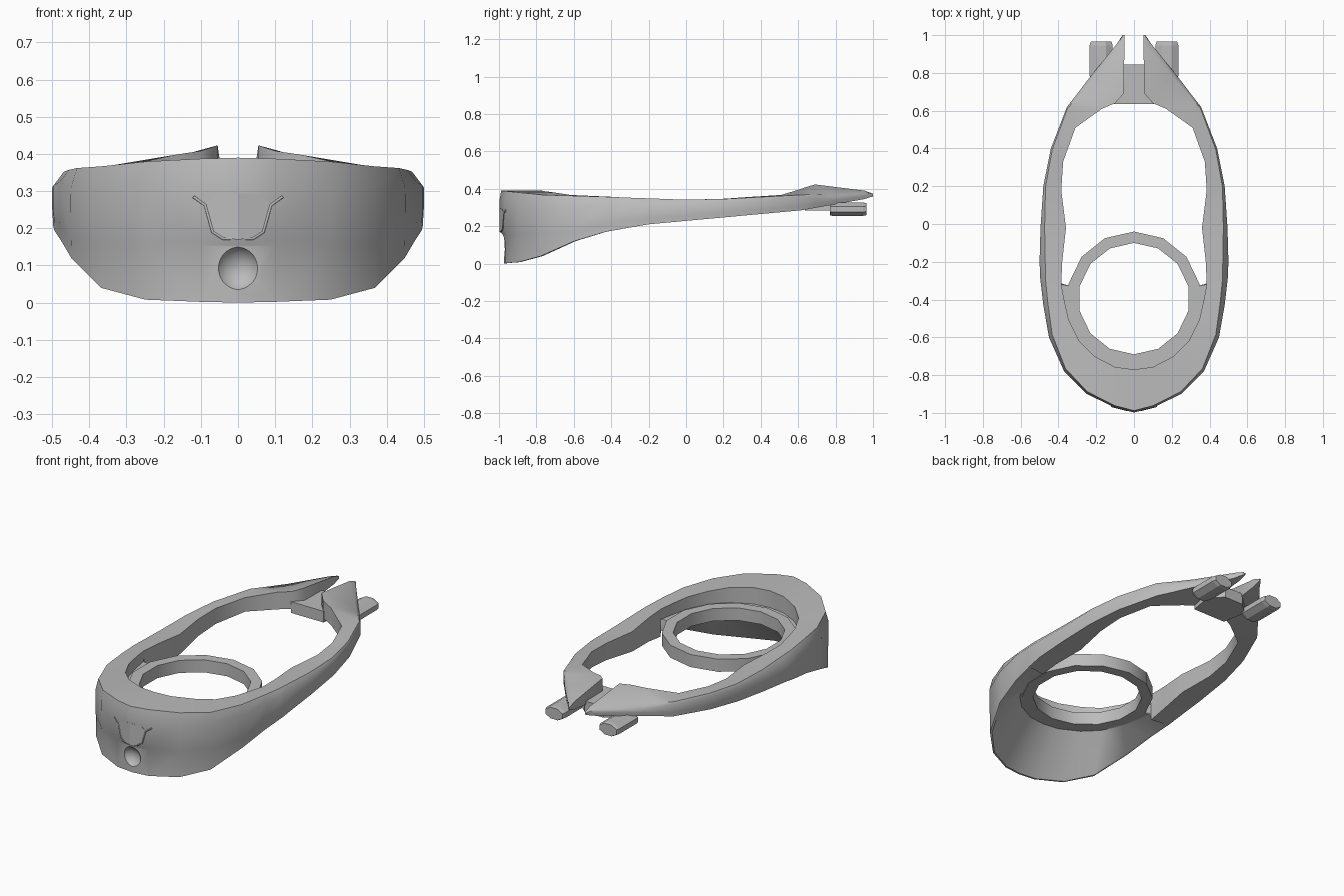
import bpy, bmesh, math
from mathutils import Vector

cube = bpy.data.objects.get("Cube")
if cube:
    bpy.data.objects.remove(cube, do_unlink=True)

grey = bpy.data.materials.new("plain grey")
grey.use_nodes = True
COLOUR = (0.5, 0.5, 0.5, 1)
grey.diffuse_color = COLOUR
grey.node_tree.nodes["Principled BSDF"].inputs["Base Color"].default_value = COLOUR


def select(ob):
    bpy.ops.object.select_all(action='DESELECT')
    ob.select_set(True)
    bpy.context.view_layer.objects.active = ob


def smooth(ob, angle):
    select(ob)
    bpy.ops.object.shade_smooth_by_angle(angle=math.radians(angle))


def make(name, verts, faces):
    me = bpy.data.meshes.new(name)
    me.from_pydata([tuple(v) for v in verts], [], faces)
    bm = bmesh.new()
    bm.from_mesh(me)
    bmesh.ops.recalc_face_normals(bm, faces=bm.faces)
    bm.to_mesh(me)
    bm.free()
    me.materials.append(grey)
    ob = bpy.data.objects.new(name, me)
    bpy.context.collection.objects.link(ob)
    return ob


def loft(name, loops):
    """Skin a list of equal closed loops and cap both ends."""
    n, m = len(loops[0]), len(loops)
    faces = [(a * n + k, a * n + (k + 1) % n, (a + 1) * n + (k + 1) % n, (a + 1) * n + k)
             for a in range(m - 1) for k in range(n)]
    faces += [tuple(range(n)), tuple(range((m - 1) * n, m * n))]
    return make(name, [v for loop in loops for v in loop], faces)


def along(curve, y):
    """Straight-line interpolation of (y, value) points."""
    if y <= curve[0][0]:
        return curve[0][1]
    for (y0, v0), (y1, v1) in zip(curve, curve[1:]):
        if y <= y1:
            return v0 + (v1 - v0) * (y - y0) / (y1 - y0)
    return curve[-1][1]


RING_Y, RING_OUT, RING_IN = -0.395, 0.355, 0.295
RING_Z0, RING_Z1 = 0.225, 0.298

# Band plan, front to back: matching outer and inner points of one half
PLAN = [
    ((0, -.998), (0, -.77)), ((.10, -.972), (.10, -.757)), ((.25, -.90), (.21, -.70)),
    ((.37, -.78), (.29, -.62)), ((.45, -.60), (.345, -.51)), ((.48, -.43), (.37, -.40)),
    ((.495, -.30), (.385, -.32)), ((.496, -.295), (.385, -.314)), ((.50, -.20), (.38, -.20)),
    ((.495, -.02), (.36, -.02)), ((.48, .20), (.385, .18)), ((.44, .40), (.375, .33)),
    ((.355, .62), (.31, .51)), ((.30, .69), (.17, .61)), ((.255, .75), (.10, .64)),
    ((.235, .775), (.055, .69)), ((.09, .955), (.05, .955)), ((.06, 1.0), (.05, 1.0)),
]
# Heights and edge sizes of the band along y
TOP = [(-1, .39), (-.78, .367), (-.43, .357), (-.02, .342), (.2, .345), (.62, .367),
       (.955, .38), (1, .37)]
BOTTOM = [(-1, 0), (-.9, .008), (-.78, .04), (-.6, .12), (-.43, .17), (-.2, .21),
          (.62, .285), (.955, .345), (1, .36)]
RIDGE = [(.51, 0), (.69, .05), (.955, .01), (1, .003)]
CHAMFER = [(-.97, .01), (-.6, .022), (-.2, .03), (.2, .012), (.62, .008), (.775, .02), (1, .002)]
INSET = [(-.998, .02), (-.972, .006), (-.78, .002), (1, .001)]


def section(outer, inner):
    out, inn = Vector(outer), Vector(inner)
    top, bottom = along(TOP, out.y), along(BOTTOM, out.y)
    chamfer, inset = along(CHAMFER, out.y), along(INSET, out.y)
    top_in = top + along(RIDGE, inn.y)
    step = max(.158, bottom + .2 * (top - bottom))
    shoulder = max(1.3 * chamfer, .055 if out.y < -.5 else 0)
    d = (inn - out).normalized()

    def p(v, z):
        return (v.x, v.y, z)
    pts = [p(out + d * inset * 1.3, bottom), p(out + d * inset, step - .004),
           p(out + d * inset * .3, step + .008),
           p(out, max(step + .012, top - shoulder)),
           p(out + d * chamfer, top), p(inn, top_in)]
    if inn.y < -.315:      # front part carries the ledge that holds the ring
        c = Vector((0, RING_Y))
        ring = c + (inn - c).normalized() * (RING_OUT - .012)
        pts += [p(inn, RING_Z1 - .006), p(ring, RING_Z1 - .006), p(ring, RING_Z0 + .002),
                p(inn, RING_Z0 + .002), p(out + d * max(.015, inset * 1.3 + .01), bottom)]
    else:
        h = top_in - bottom
        pts += [p(inn, top_in - h * f) for f in (.25, .5, .75, 1)]
        pts.append(p(out.lerp(inn, .5), bottom))
    return pts


band = loft("band", [section(*pair) for pair in PLAN])
# Open the front end of the half so that the two halves join
bm = bmesh.new()
bm.from_mesh(band.data)
bmesh.ops.delete(bm, geom=[f for f in bm.faces if all(abs(v.co.x) < 1e-5 for v in f.verts)],
                 context='FACES_ONLY')
bm.to_mesh(band.data)
bm.free()
select(band)
band.modifiers.new("Mirror", 'MIRROR')
bpy.ops.object.modifier_apply(modifier="Mirror")

# Round dish sunk in the lower front
bpy.ops.mesh.primitive_uv_sphere_add(segments=32, ring_count=16, radius=.067,
                                     location=(0, -1.01, .091))
cutter = bpy.context.object
cutter.name = "dish_cutter"
cutter.data.materials.append(grey)
cutter.hide_render = True
cut = band.modifiers.new("Dish", 'BOOLEAN')
cut.operation, cut.solver, cut.object = 'DIFFERENCE', 'EXACT', cutter
select(band)
bpy.ops.object.modifier_apply(modifier="Dish")
bpy.data.objects.remove(cutter, do_unlink=True)
smooth(band, 42)

# Fourteen-sided inner ring
M = 14
profile = [(RING_OUT, RING_Z0), (RING_OUT, RING_Z1), (RING_IN, RING_Z1), (RING_IN, RING_Z0)]
verts = [(r * math.sin(math.tau * a / M), RING_Y + r * math.cos(math.tau * a / M), z)
         for a in range(M) for r, z in profile]
faces = [(a * 4 + k, a * 4 + (k + 1) % 4, (a + 1) % M * 4 + (k + 1) % 4, (a + 1) % M * 4 + k)
         for a in range(M) for k in range(4)]
smooth(make("inner_ring", verts, faces), 30)


# Shield-shaped front flap with a raised rim
def front_y(x):
    return -.995 + .26 * abs(x)


shield = [(0, .17), (.04, .172), (.07, .19), (.09, .265), (.06, .29), (0, .295)]
n = len(shield)
verts = [(x, front_y(x) + off, z) for off in (.006, -.002) for x, z in shield]
faces = [tuple(range(n)), tuple(range(n, 2 * n))]
faces += [(i, i + 1, n + i + 1, n + i) for i in range(n - 1)]
flap = make("front_flap", verts, faces)
flap.modifiers.new("Mirror", 'MIRROR')

rim_half = [(.04, .172), (.068, .19), (.088, .262), (.12, .285)]
rim = [(-x, z) for x, z in reversed(rim_half)] + rim_half
curve = bpy.data.curves.new("flap_rim", 'CURVE')
curve.dimensions = '3D'
curve.bevel_depth, curve.bevel_resolution = .004, 1
curve.use_fill_caps = True
spline = curve.splines.new('POLY')
spline.points.add(len(rim) - 1)
for pt, (x, z) in zip(spline.points, rim):
    pt.co = (x, front_y(x) - .001, z, 1)
curve.materials.append(grey)
bpy.context.collection.objects.link(bpy.data.objects.new("flap_rim", curve))

# Cross block joining the rear arms
block = [(-.105, .635), (.105, .635), (.13, .78), (.06, .845), (-.06, .845), (-.13, .78)]
loft("rear_block", [[(x, y, z) for x, y in block] for z in (.285, .35)])

# Eight-sided clips beside the block, narrowed a little at the ends
for side, s in (("left", 1), ("right", -1)):
    loops = []
    for y, size in ((.77, .92), (.785, 1), (.945, 1), (.965, .9)):
        corners = [math.radians(22.5 + 45 * k) for k in range(8)]
        loops.append([(s * .174 + .066 * size * math.cos(a), y, .291 + .039 * size * math.sin(a))
                      for a in corners])
    loft(side + "_clip", loops)
